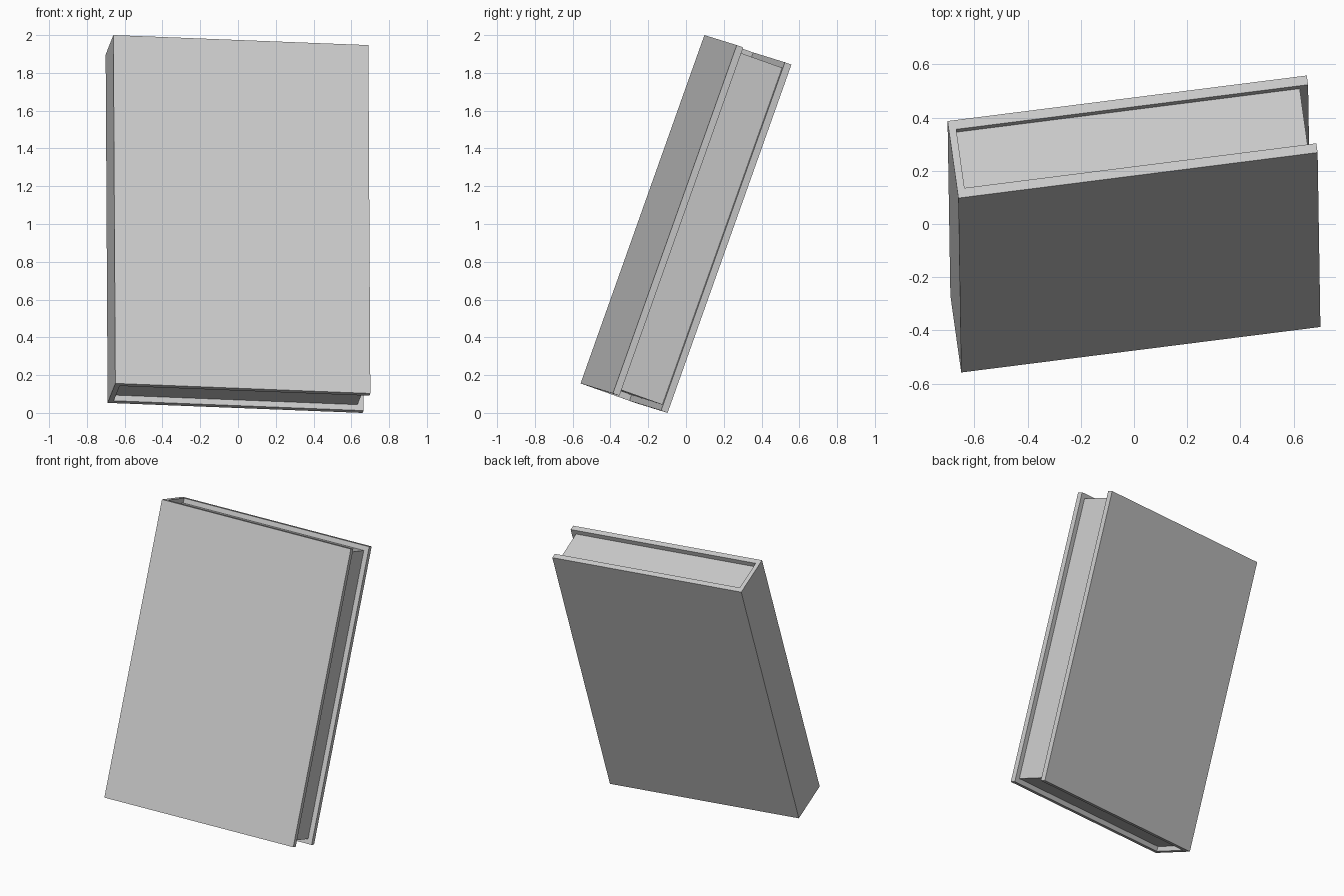
import bpy, bmesh
from mathutils import Matrix, Vector

if "Cube" in bpy.data.objects:
    bpy.data.objects.remove(bpy.data.objects["Cube"])

W, H, T = 1.362, 1.957, 0.31      # cover width, height, full thickness
BOARD, SPINE, RECESS = 0.037, 0.028, 0.032

# Leaning pose: local x = across the cover, y = towards the back, z = up the spine
across = Vector((0.9912, 0.1256, -0.039)).normalized()
up = Vector((-0.0046, 0.335, 0.942))
up = (up - across * up.dot(across)).normalized()
back = up.cross(across)
pose = Matrix((across, back, up)).transposed().to_4x4()
pose.translation = (0, 0, 1)


def extruded(name, profile, height):
    """Extrude an x/y profile along z, centred, and place it in the pose."""
    bm = bmesh.new()
    face = bm.faces.new([bm.verts.new((x, y, -height / 2)) for x, y in profile])
    geom = bmesh.ops.extrude_face_region(bm, geom=[face])["geom"]
    verts = [g for g in geom if isinstance(g, bmesh.types.BMVert)]
    bmesh.ops.translate(bm, verts=verts, vec=(0, 0, height))
    bmesh.ops.recalc_face_normals(bm, faces=bm.faces)
    mesh = bpy.data.meshes.new(name)
    bm.to_mesh(mesh)
    bm.free()
    obj = bpy.data.objects.new(name, mesh)
    bpy.context.collection.objects.link(obj)
    obj.matrix_world = pose
    return obj


x0, x1, y0, y1 = -W / 2, W / 2, -T / 2, T / 2
xi, yi0, yi1 = x0 + SPINE, y0 + BOARD, y1 - BOARD

# Hard cover: C-shaped section of two boards and a spine
extruded("book_cover", [(x0, y0), (x1, y0), (x1, yi0), (xi, yi0),
                        (xi, yi1), (x1, yi1), (x1, y1), (x0, y1)], H)

# Page block, set back from the three open edges
xp = x1 - RECESS
extruded("page_block", [(xi, yi0), (xp, yi0), (xp, yi1), (xi, yi1)], H - 2 * RECESS)
